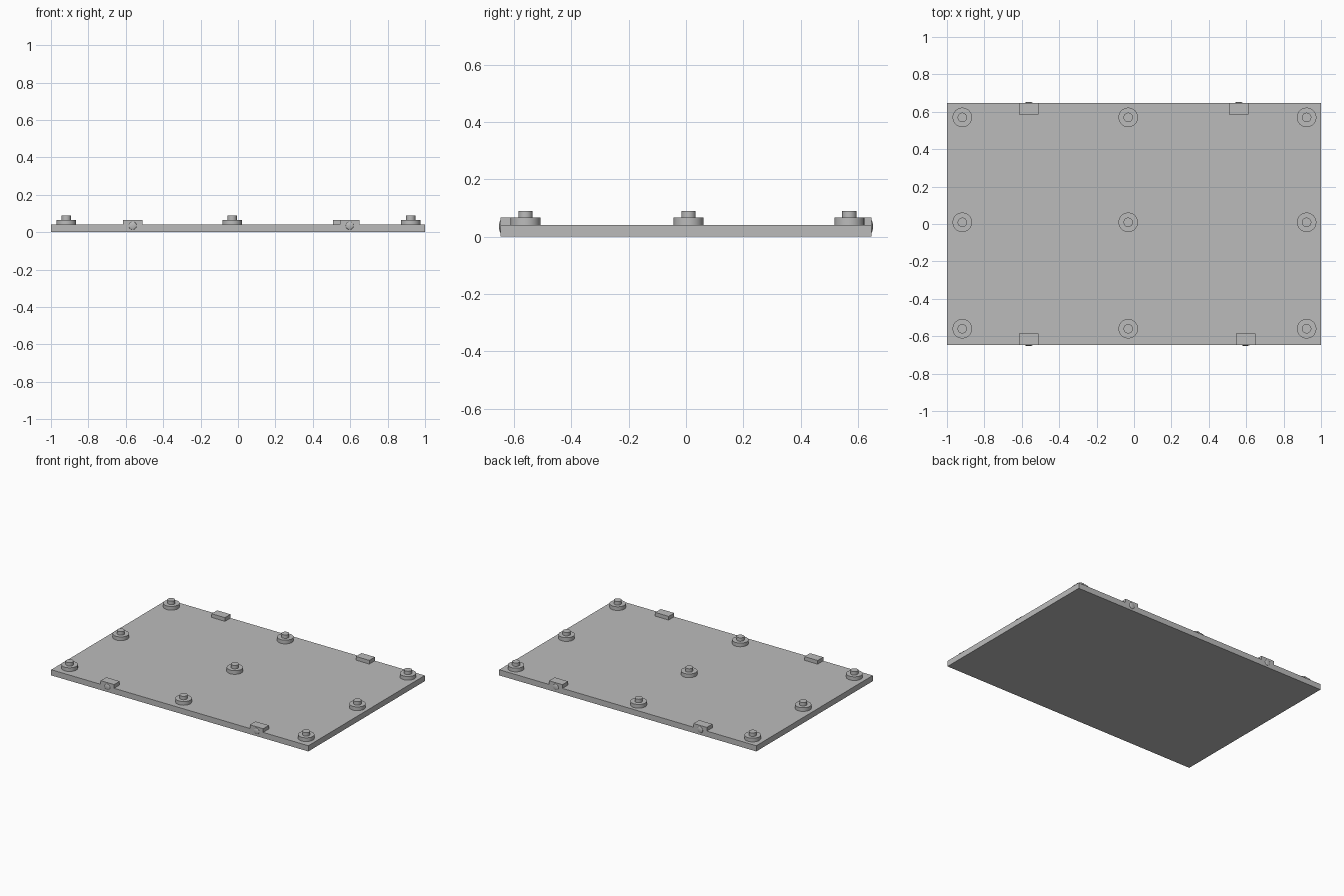
import bpy
import math

cube = bpy.data.objects.get("Cube")
if cube:
    bpy.data.objects.remove(cube, do_unlink=True)

grey = bpy.data.materials.new("plain_grey")
grey.use_nodes = True
GREY = (0.5, 0.5, 0.5, 1)
grey.diffuse_color = GREY
grey.node_tree.nodes["Principled BSDF"].inputs["Base Color"].default_value = GREY

HALF_Y = 0.647     # half depth of the plate
PLATE_TOP = 0.04
STEP_TOP = 0.066
PEG_TOP = 0.09


def finish(name):
    obj = bpy.context.object
    obj.name = name
    obj.data.materials.append(grey)
    bpy.ops.object.transform_apply(location=False, rotation=False, scale=True)
    bpy.ops.object.shade_smooth_by_angle(angle=math.radians(30))
    return obj


def box(name, x0, x1, y0, y1, z0, z1):
    bpy.ops.mesh.primitive_cube_add(
        size=1, location=((x0 + x1) / 2, (y0 + y1) / 2, (z0 + z1) / 2))
    bpy.context.object.scale = (x1 - x0, y1 - y0, z1 - z0)
    return finish(name)


def disc(name, x, y, radius, z0, z1):
    bpy.ops.mesh.primitive_cylinder_add(
        vertices=48, radius=radius, depth=z1 - z0, location=(x, y, (z0 + z1) / 2))
    return finish(name)


# Base plate
box("base_plate", -1, 1, -HALF_Y, HALF_Y, 0, PLATE_TOP)

# Grid of stepped round pegs
for col, x in zip(("right", "middle", "left"), (-0.918, -0.031, 0.923)):
    for row, y in zip(("front", "centre", "back"), (-0.56, 0.009, 0.57)):
        disc(f"peg_foot_{row}_{col}", x, y, 0.052, PLATE_TOP, STEP_TOP)
        disc(f"peg_tip_{row}_{col}", x, y, 0.025, STEP_TOP, PEG_TOP)

# Edge clips, each with a shallow round snap bump on its outer face
for name, x, side in (("front_right", -0.563, -1), ("front_left", 0.597, -1),
                      ("back_right", -0.563, 1), ("back_left", 0.56, 1)):
    y0, y1 = sorted((side * HALF_Y, side * (HALF_Y - 0.062)))
    box(f"clip_{name}", x - 0.052, x + 0.052, y0, y1, PLATE_TOP, STEP_TOP)
    bpy.ops.mesh.primitive_uv_sphere_add(
        segments=32, ring_count=16, radius=0.021, location=(x, side * HALF_Y, 0.035))
    bpy.context.object.scale = (1, 0.25, 1)
    finish(f"snap_bump_{name}")
